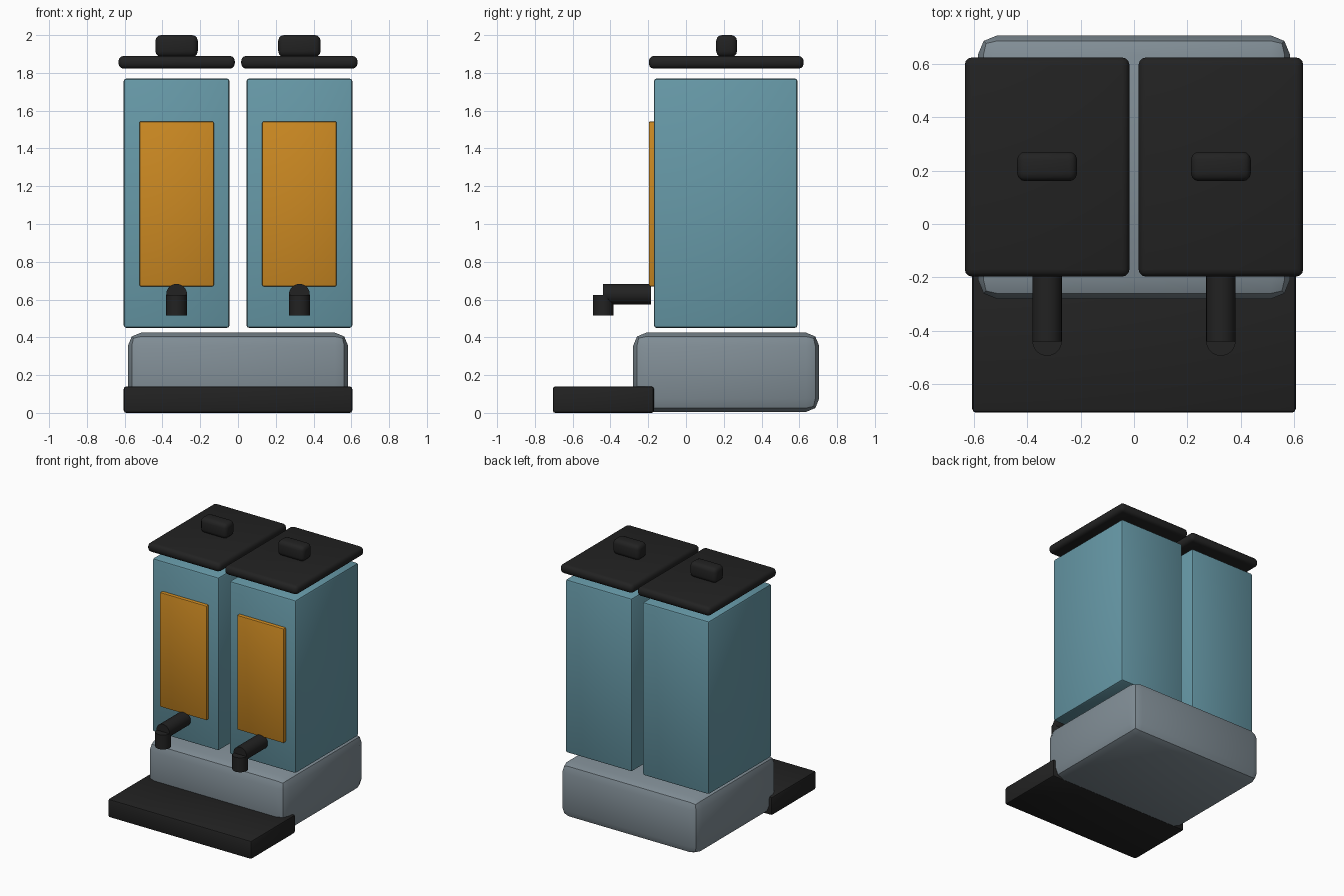
import bpy
import math

if "Cube" in bpy.data.objects:
    bpy.data.objects.remove(bpy.data.objects["Cube"])


def material(name, rgb):
    m = bpy.data.materials.new(name)
    m.diffuse_color = (*rgb, 1)
    m.use_nodes = True
    m.node_tree.nodes["Principled BSDF"].inputs["Base Color"].default_value = m.diffuse_color
    return m


TEAL = material("teal", (0.135, 0.32, 0.39))
GREY = material("grey", (0.22, 0.27, 0.305))
BLACK = material("black", (0.016, 0.016, 0.016))
ORANGE = material("orange", (0.60, 0.25, 0.016))


def finish(ob, name, mat):
    ob.name = name
    ob.data.materials.append(mat)
    bpy.ops.object.shade_smooth_by_angle(angle=math.radians(30))
    return ob


def box(name, mat, x, y, z, bevel, segments=2):
    """Bevelled box from (min, max) ranges on each axis."""
    bpy.ops.mesh.primitive_cube_add(size=1, location=[sum(r) / 2 for r in (x, y, z)])
    ob = bpy.context.object
    ob.scale = [r[1] - r[0] for r in (x, y, z)]
    bpy.ops.object.transform_apply(location=False, rotation=False, scale=True)
    mod = ob.modifiers.new("bevel", "BEVEL")
    mod.width, mod.segments = bevel, segments
    bpy.ops.object.modifier_apply(modifier=mod.name)
    return finish(ob, name, mat)


def tube(name, mat, location, length, rotation=(0, 0, 0)):
    bpy.ops.mesh.primitive_cylinder_add(vertices=32, radius=0.055, depth=length,
                                        location=location, rotation=rotation)
    return finish(bpy.context.object, name, mat)


# Machine base and drip tray
box("base", GREY, (-0.583, 0.583), (-0.28, 0.705), (0.005, 0.425), 0.07)
box("drip_tray", BLACK, (-0.605, 0.605), (-0.705, -0.17), (0, 0.14), 0.013)

# Two identical dispensers
for side, cx in (("left", -0.325), ("right", 0.325)):
    def span(half):
        return cx - half, cx + half

    box(side + "_tank", TEAL, span(0.28), (-0.17, 0.59), (0.45, 1.77), 0.014)
    box(side + "_front_panel", ORANGE, span(0.197), (-0.197, -0.155), (0.67, 1.543), 0.008)
    box(side + "_lid", BLACK, span(0.308), (-0.197, 0.623), (1.822, 1.89), 0.028, 3)
    box(side + "_lid_knob", BLACK, span(0.112), (0.16, 0.27), (1.885, 2.0), 0.03, 3)
    # Tap: a horizontal pipe and a downward spout
    tube(side + "_tap_pipe", BLACK, (cx, -0.3125, 0.628), 0.255, (math.pi / 2, 0, 0))
    tube(side + "_tap_spout", BLACK, (cx, -0.438, 0.57), 0.11)
